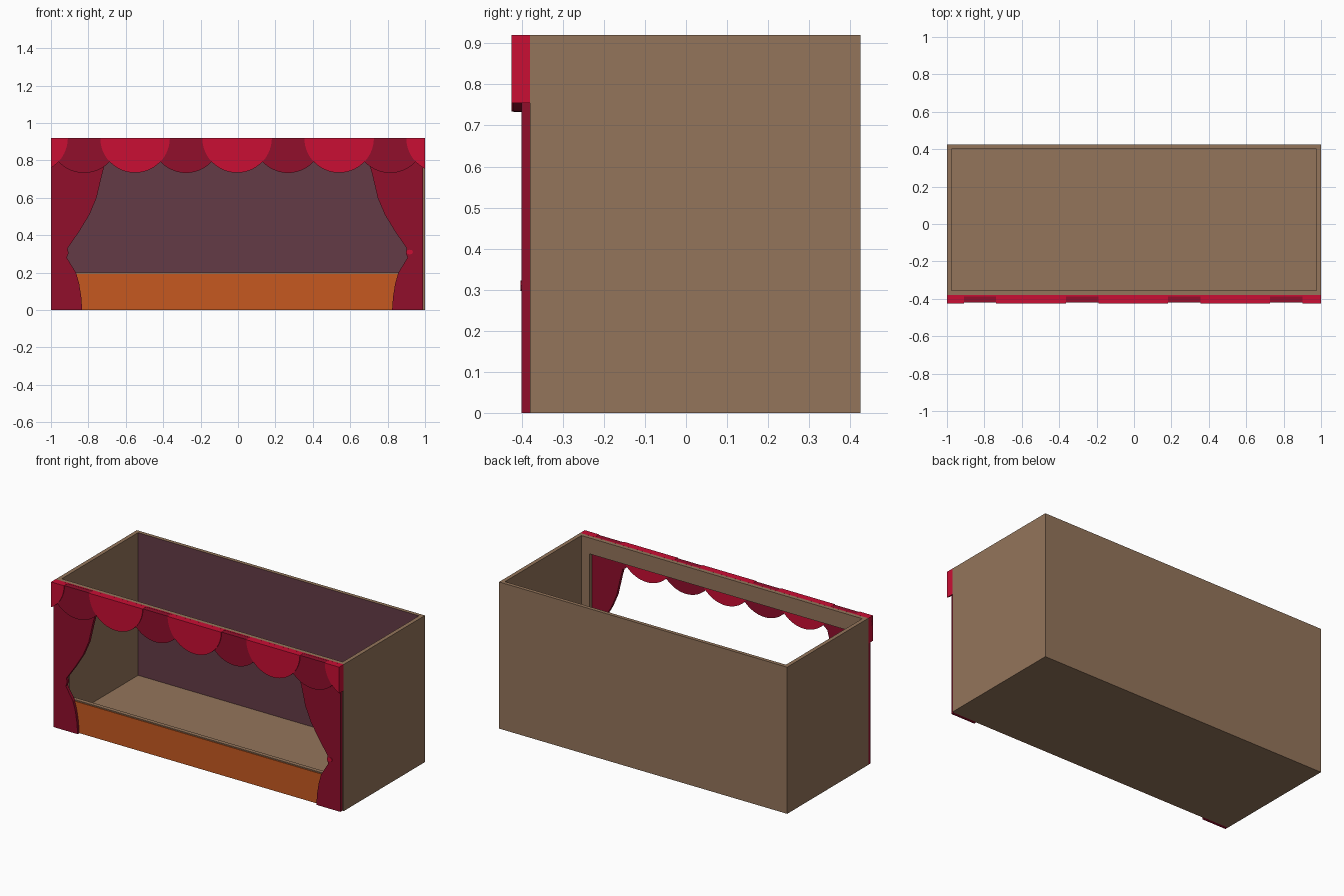
import bpy, bmesh, math

if "Cube" in bpy.data.objects:
    bpy.data.objects.remove(bpy.data.objects["Cube"])


def material(name, rgb):
    lin = [((v / 255 + 0.055) / 1.055) ** 2.4 if v > 10 else v / 255 / 12.92 for v in rgb]
    m = bpy.data.materials.new(name)
    m.diffuse_color = (*lin, 1)
    m.use_nodes = True
    m.node_tree.nodes["Principled BSDF"].inputs["Base Color"].default_value = m.diffuse_color
    return m


WOOD = material("brown wood", (148, 117, 91))
PLUM = material("plum backdrop", (100, 59, 70))
ORANGE = material("orange panel", (198, 89, 32))
RED = material("bright red cloth", (202, 14, 52))
WINE = material("dark red cloth", (145, 14, 43))


def box(name, x0, x1, y0, y1, z0, z1, mat):
    bpy.ops.mesh.primitive_cube_add(size=1, location=((x0 + x1) / 2, (y0 + y1) / 2, (z0 + z1) / 2))
    ob = bpy.context.object
    ob.name = name
    ob.scale = (x1 - x0, y1 - y0, z1 - z0)
    bpy.ops.object.transform_apply(location=True, rotation=False, scale=True)
    ob.data.materials.append(mat)
    return ob


def sheet(name, pts, y0, y1, mat):
    """Extrude an x-z outline from y0 to y1."""
    bm = bmesh.new()
    f = bm.faces.new([bm.verts.new((x, y0, z)) for x, z in pts])
    ext = bmesh.ops.extrude_face_region(bm, geom=[f])["geom"]
    bmesh.ops.translate(bm, vec=(0, y1 - y0, 0), verts=[v for v in ext if isinstance(v, bmesh.types.BMVert)])
    bmesh.ops.recalc_face_normals(bm, faces=bm.faces)
    me = bpy.data.meshes.new(name)
    bm.to_mesh(me)
    bm.free()
    me.materials.append(mat)
    ob = bpy.data.objects.new(name, me)
    bpy.context.collection.objects.link(ob)
    return ob


# open-topped stage box with a window cut in the front
shell = box("stage_box", -1, 1, -0.38, 0.425, 0, 0.92, WOOD)
shell.data.materials.append(PLUM)
cutters = [box("inner_cutter", -0.975, 0.975, -0.355, 0.402, 0.025, 1.1, WOOD),
           box("window_cutter", -0.92, 0.92, -0.5, -0.2, 0.2, 0.82, WOOD)]
for cut in cutters:
    bpy.context.view_layer.objects.active = shell
    mod = shell.modifiers.new("cut", "BOOLEAN")
    mod.operation, mod.solver, mod.object = "DIFFERENCE", "EXACT", cut
    bpy.ops.object.modifier_apply(modifier=mod.name)
    bpy.data.objects.remove(cut)
# backdrop colour on the inner back wall
for p in shell.data.polygons:
    p.material_index = 1 if p.normal.y < -0.9 and p.center.y > 0.3 else 0

# orange apron below the window
box("front_apron", -0.92, 0.92, -0.384, -0.378, 0.0005, 0.193, ORANGE)

# side curtains, gathered at the waist
edge = [(0.70, 0.88), (0.705, 0.79), (0.724, 0.72), (0.752, 0.60), (0.79, 0.51), (0.845, 0.42),
        (0.907, 0.33), (0.902, 0.305), (0.911, 0.28), (0.887, 0.24), (0.862, 0.20),
        (0.845, 0.14), (0.834, 0.07), (0.829, 0.0)]
outline = [(0.995, 0.88)] + edge + [(0.995, 0.0)]
for side, shift, label in ((-1, -0.004, "left"), (1, -0.005, "right")):
    sheet(label + "_curtain", [(side * x + shift, z) for x, z in outline], -0.40, -0.38, WINE)

# small tie on the right curtain
tie = [(0.918 + 0.018 * math.cos(a * math.pi / 4), 0.31 + 0.013 * math.sin(a * math.pi / 4)) for a in range(8)]
sheet("right_curtain_tie", tie, -0.403, -0.398, RED)

# scalloped valance: overlapping half discs, clipped at the ends
R, STEP, MID = 0.186, 0.5455, -0.005


def scallop(name, c, top, y0, y1, mat):
    a0 = math.acos(max(-1, (-1 - c) / R))
    a1 = math.acos(min(1, (1 - c) / R))
    n = 28
    pts = []
    for i in range(n + 1):
        a = a0 + (a1 - a0) * i / n
        pts.append((c + R * math.cos(a), top - R * math.sin(a)))
    for x in (pts[-1][0], pts[0][0]):
        if abs(x) > 0.999:
            pts.append((x, top))
    ob = sheet(name, pts, y0, y1, mat)
    bpy.ops.object.select_all(action="DESELECT")
    ob.select_set(True)
    bpy.context.view_layer.objects.active = ob
    bpy.ops.object.shade_smooth_by_angle(angle=math.radians(30))


for i in range(-2, 3):
    scallop("bright_scallop", MID + STEP * i, 0.92, -0.425, -0.38, RED)
for i in range(-2, 2):
    scallop("dark_scallop", MID + STEP * (i + 0.5), 0.919, -0.42, -0.381, WINE)

# red rail along the top of the valance
box("valance_rail", -1, 1, -0.388, -0.38, 0.89, 0.9202, RED)
